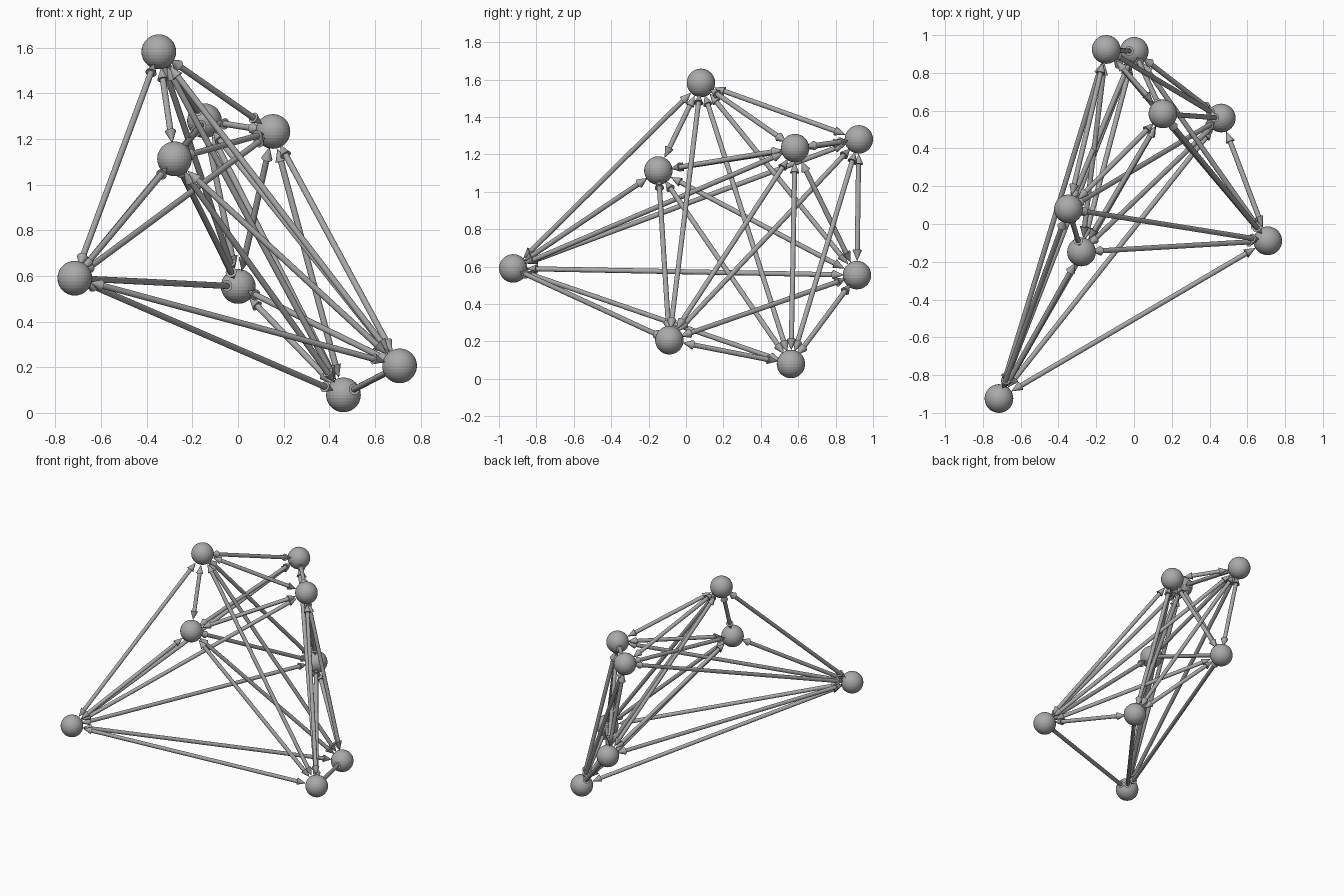
import bpy
import bmesh
import math
from itertools import combinations
from mathutils import Vector, Matrix

cube = bpy.data.objects.get("Cube")
if cube:
    bpy.data.objects.remove(cube, do_unlink=True)

BALL_R = 0.076
SHAFT_R = 0.0135
HEAD_R = 0.025
HEAD_LEN = 0.06
SIDES = 16

grey = bpy.data.materials.new("mid_grey")
grey.use_nodes = True
grey.diffuse_color = (0.4, 0.4, 0.4, 1)
grey.node_tree.nodes["Principled BSDF"].inputs["Base Color"].default_value = grey.diffuse_color

# Ball centres
balls = {
    "top": (-0.347, 0.08, 1.582),
    "upper_back": (-0.147, 0.924, 1.28),
    "upper_left": (0.153, 0.583, 1.233),
    "upper_front": (-0.278, -0.148, 1.113),
    "far_right": (-0.715, -0.924, 0.59),
    "middle_back": (0.001, 0.914, 0.554),
    "bottom": (0.462, 0.561, 0.079),
    "far_left": (0.708, -0.089, 0.206),
}


def add_object(name, bm, matrix):
    bmesh.ops.recalc_face_normals(bm, faces=bm.faces)
    mesh = bpy.data.meshes.new(name)
    bm.to_mesh(mesh)
    bm.free()
    mesh.materials.append(grey)
    obj = bpy.data.objects.new(name, mesh)
    obj.matrix_world = matrix
    bpy.context.collection.objects.link(obj)
    return obj


def add_ball(name, centre):
    bm = bmesh.new()
    bmesh.ops.create_uvsphere(bm, u_segments=32, v_segments=16, radius=BALL_R)
    add_object(name, bm, Matrix.Translation(centre))


def add_arrow(name, start, end):
    """Double-headed arrow turned around z, from one ball surface to the other."""
    span = end - start
    length = span.length - 2 * BALL_R
    profile = [(HEAD_R, HEAD_LEN), (SHAFT_R, HEAD_LEN),
               (SHAFT_R, length - HEAD_LEN), (HEAD_R, length - HEAD_LEN)]
    bm = bmesh.new()
    rings = []
    for radius, z in profile:
        angles = [math.tau * i / SIDES for i in range(SIDES)]
        rings.append([bm.verts.new((radius * math.cos(a), radius * math.sin(a), z))
                      for a in angles])
    tips = [bm.verts.new((0, 0, z)) for z in (0, length)]
    for i in range(SIDES):
        j = (i + 1) % SIDES
        for low, high in zip(rings, rings[1:]):
            bm.faces.new((low[i], low[j], high[j], high[i]))
        bm.faces.new((tips[0], rings[0][j], rings[0][i]))
        bm.faces.new((tips[1], rings[-1][i], rings[-1][j]))
    direction = span.normalized()
    turn = direction.to_track_quat("Z", "Y").to_matrix().to_4x4()
    add_object(name, bm, Matrix.Translation(start + direction * BALL_R) @ turn)


# Balls
for label, centre in balls.items():
    add_ball(label + "_ball", Vector(centre))

# An arrow between every pair of balls
for (a, pa), (b, pb) in combinations(balls.items(), 2):
    add_arrow(f"arrow_{a}_to_{b}", Vector(pa), Vector(pb))
